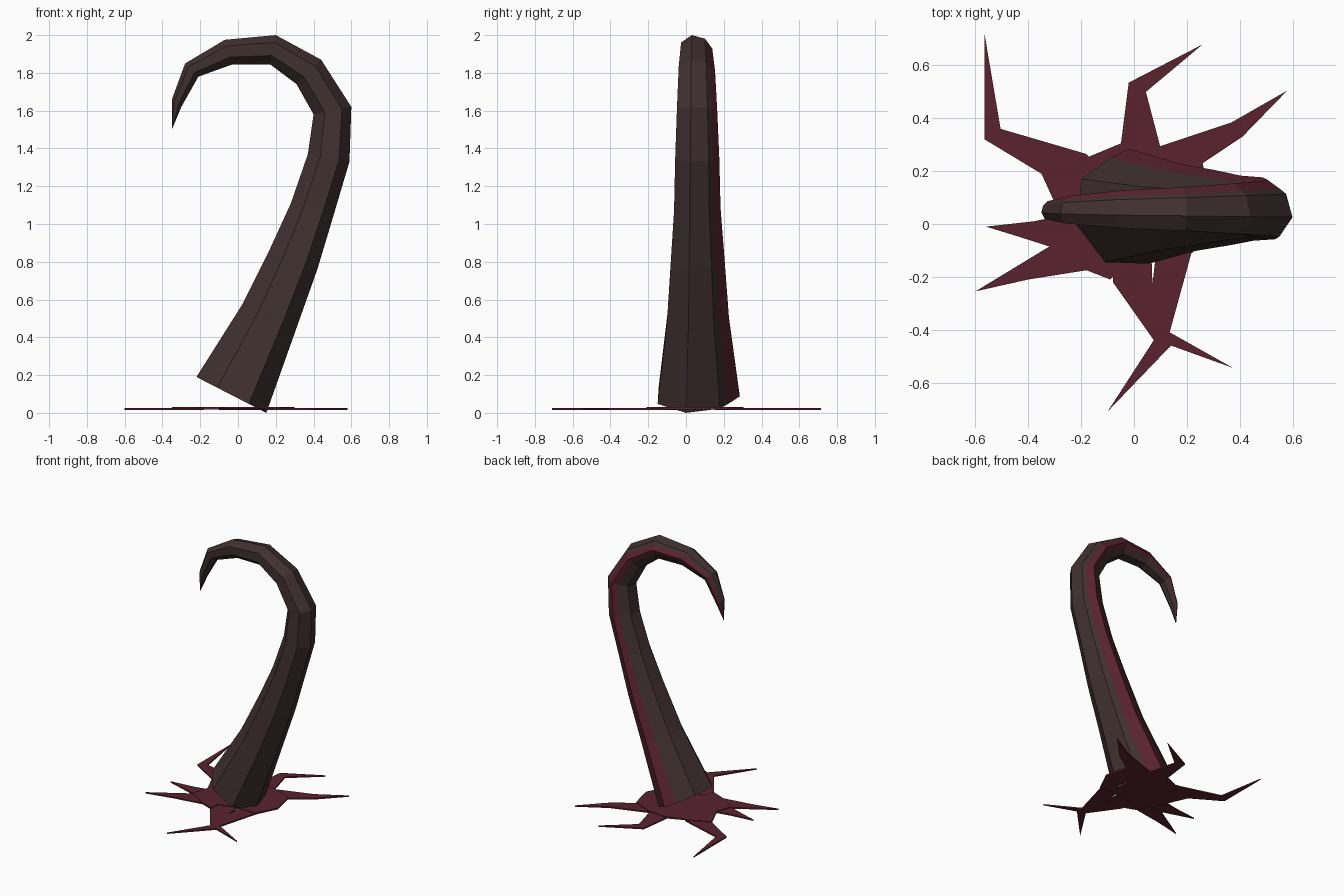
import bpy
import bmesh

cube = bpy.data.objects.get("Cube")
if cube:
    bpy.data.objects.remove(cube, do_unlink=True)


def make_material(name, colour):
    mat = bpy.data.materials.new(name)
    mat.use_nodes = True
    mat.diffuse_color = (*colour, 1)
    mat.node_tree.nodes["Principled BSDF"].inputs["Base Color"].default_value = (*colour, 1)
    return mat


dark_skin = make_material("dark brown skin", (0.05, 0.03, 0.029))
crimson = make_material("deep crimson", (0.1, 0.016, 0.028))


def finish(bm, name, materials):
    bmesh.ops.recalc_face_normals(bm, faces=bm.faces[:])
    mesh = bpy.data.meshes.new(name)
    bm.to_mesh(mesh)
    bm.free()
    for mat in materials:
        mesh.materials.append(mat)
    obj = bpy.data.objects.new(name, mesh)
    bpy.context.collection.objects.link(obj)
    return obj


def flat_plate(name, outline, bottom, top):
    """Thin crimson plate extruded from an outline."""
    bm = bmesh.new()
    lower = [bm.verts.new((x, y, bottom)) for x, y in outline]
    upper = [bm.verts.new((x, y, top)) for x, y in outline]
    bm.faces.new(lower[::-1])
    bm.faces.new(upper)
    for i in range(len(outline)):
        j = (i + 1) % len(outline)
        bm.faces.new((lower[i], lower[j], upper[j], upper[i]))
    return finish(bm, name, [crimson])


# Tentacle: inner and outer edge of each ring in the x-z plane
inner_edge = [(-.22, .19), (.02, .57), (.17, .87), (.28, 1.11), (.37, 1.37), (.4, 1.58),
              (.31, 1.74), (.17, 1.845), (-.03, 1.845), (-.21, 1.78), (-.3, 1.62)]
outer_edge = [(.15, 0), (.31, .45), (.42, .76), (.51, 1.06), (.59, 1.33), (.6, 1.62),
              (.44, 1.87), (.2, 2), (-.07, 1.975), (-.28, 1.85), (-.35, 1.66)]
tip_point = (-.35, .045, 1.5)

# Cross-section: share of the way from inner to outer edge, and sideways offset
section = [(1, -.05), (.88, .13), (.76, .17), (.54, .235), (.35, .2),
           (.06, .12), (0, -.05), (.3, -.195), (.75, -.2)]
stripe_sides = (2, 3)
middle_y = .05


def tentacle():
    bm = bmesh.new()
    rings = []
    base_width = None
    for (ax, az), (bx, bz) in zip(inner_edge, outer_edge):
        width = ((bx - ax) ** 2 + (bz - az) ** 2) ** .5
        base_width = base_width or width
        scale = width / base_width
        rings.append([bm.verts.new((ax + (bx - ax) * u, middle_y + v * scale,
                                    az + (bz - az) * u)) for u, v in section])
    count = len(section)
    tip = bm.verts.new(tip_point)
    bm.faces.new(rings[0])
    for i in range(count):
        j = (i + 1) % count
        stripe = int(i in stripe_sides)
        for low, high in zip(rings, rings[1:]):
            face = bm.faces.new((low[i], low[j], high[j], high[i]))
            face.material_index = stripe
        face = bm.faces.new((rings[-1][i], rings[-1][j], tip))
        face.material_index = stripe
    return finish(bm, "tentacle", [dark_skin, crimson])


tentacle()

# Splash on the ground: middle patch and jagged arms
flat_plate("splash_middle", [
    (-.35, .19), (-.18, .265), (-.17, .255), (-.05, .305), (.1, .295), (.26, .23),
    (.3, .05), (.22, -.11), (.085, -.1), (.065, -.1), (-.07, -.14), (-.08, -.2),
    (-.09, -.21), (-.18, -.175), (-.32, -.085), (-.28, .03), (-.3, .08)], .018, .03)

arms = {
    "back_right_arm": [(-.35, .19), (-.565, .32), (-.565, .715), (-.505, .36),
                       (-.18, .265), (-.2, .15)],
    "back_arm": [(-.05, .3), (-.02, .535), (.26, .68), (.045, .5), (.1, .29), (0, .2)],
    "back_left_arm": [(.1, .295), (.37, .385), (.58, .505), (.41, .33), (.26, .23),
                      (.1, .15)],
    "right_arm": [(-.28, .03), (-.38, .01), (-.56, -.01), (-.43, -.05), (-.32, -.085),
                  (-.2, -.03)],
    "front_right_arm": [(-.32, -.085), (-.6, -.255), (-.4, -.21), (-.18, -.175),
                        (-.2, -.08)],
    "front_arm_root": [(-.08, -.13), (-.08, -.22), (.075, -.44), (.1, -.3),
                       (.07, -.23), (.065, -.09)],
    "front_arm_fork": [(.085, -.09), (.07, -.23), (.1, -.3), (.075, -.44), (-.1, -.71),
                       (.14, -.46), (.375, -.545), (.135, -.41), (.22, -.1)],
}
for arm_name, outline in arms.items():
    flat_plate(arm_name, outline, .015, .025)
